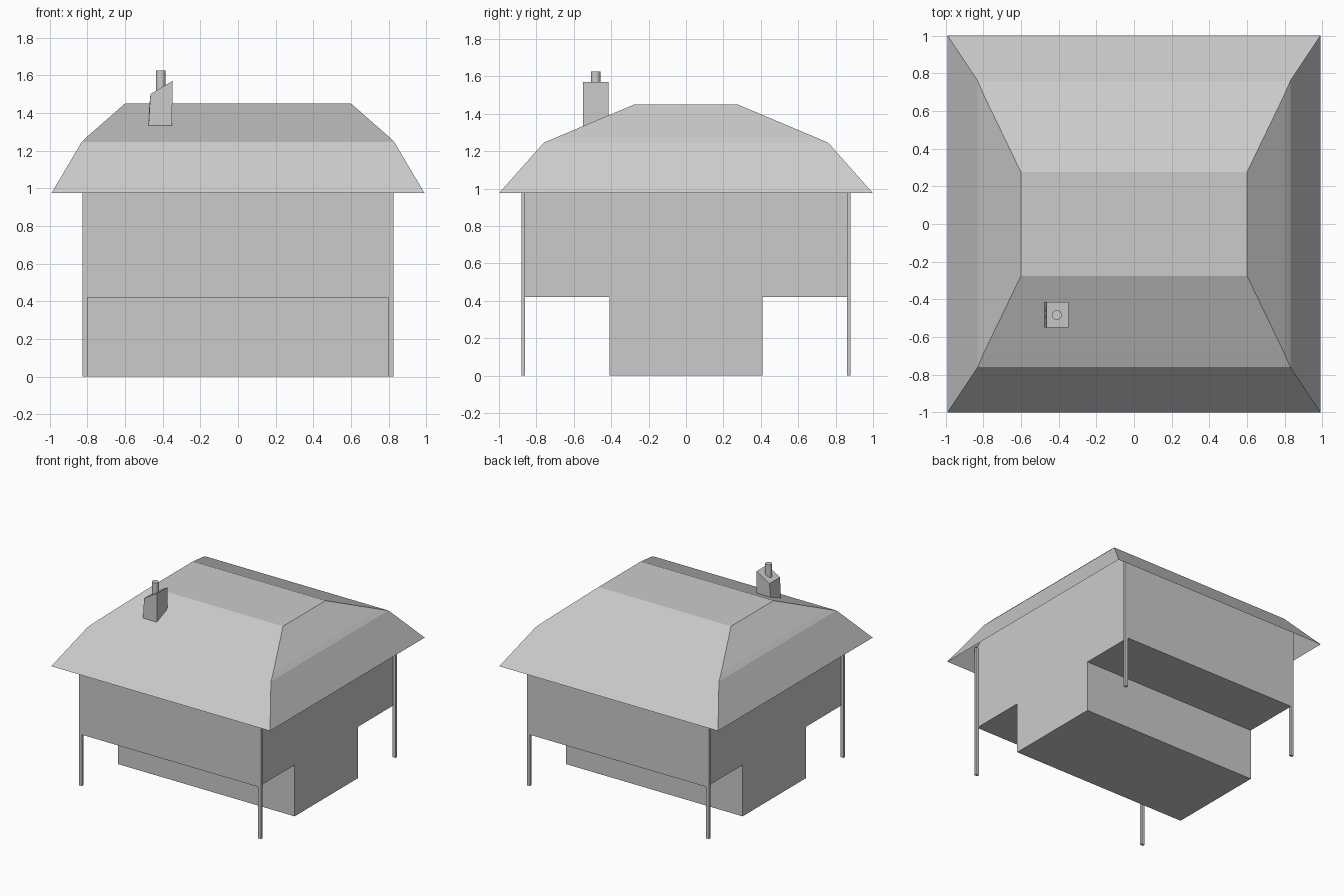
import bpy
import bmesh
from mathutils import Vector

cube = bpy.data.objects.get("Cube")
if cube:
    bpy.data.objects.remove(cube, do_unlink=True)

# One plain colour for the whole building
gray = bpy.data.materials.new("plain_gray")
gray.use_nodes = True
tone = (0.6, 0.6, 0.6, 1)
gray.diffuse_color = tone
gray.node_tree.nodes["Principled BSDF"].inputs["Base Color"].default_value = tone


def finish(name, bm):
    mesh = bpy.data.meshes.new(name)
    bm.to_mesh(mesh)
    bm.free()
    mesh.materials.append(gray)
    obj = bpy.data.objects.new(name, mesh)
    bpy.context.collection.objects.link(obj)
    return obj


def prism(bm, points, shift):
    """Extrude a flat outline along a vector."""
    face = bm.faces.new([bm.verts.new(p) for p in points])
    out = bmesh.ops.extrude_face_region(bm, geom=[face], use_keep_orig=True)
    moved = [v for v in out["geom"] if isinstance(v, bmesh.types.BMVert)]
    bmesh.ops.translate(bm, verts=moved, vec=Vector(shift))
    bmesh.ops.recalc_face_normals(bm, faces=bm.faces)


# House body: upper storey overhanging a narrower ground floor
half = [(0.41, 0), (0.41, 0.42), (0.88, 0.42), (0.88, 1.105), (0.76, 1.238)]
outline = half + [(-y, z) for y, z in reversed(half)]
bm = bmesh.new()
prism(bm, [(-0.8, y, z) for y, z in outline], (1.6, 0, 0))
finish("house_body", bm)

# Four slim corner posts
for sx, side in ((-1, "left"), (1, "right")):
    for sy, end in ((-1, "front"), (1, "back")):
        bm = bmesh.new()
        corners = [(0.798, 0.86), (0.825, 0.86), (0.825, 0.88), (0.798, 0.88)]
        prism(bm, [(sx * x, sy * y, 0) for x, y in corners], (0, 0, 1.1))
        finish(f"{end}_{side}_post", bm)

# Bent hip roof: an open sheet whose rings of corners follow the hips
hips = [(0.99, 1.0, 0.975), (0.83, 0.76, 1.245), (0.8, 0.69, 1.275), (0.6, 0.275, 1.45)]
signs = [(-1, -1), (1, -1), (1, 1), (-1, 1)]
bm = bmesh.new()
rings = [[bm.verts.new((sx * x, sy * y, z)) for sx, sy in signs] for x, y, z in hips]
for low, high in zip(rings, rings[1:]):
    for i in range(4):
        j = (i + 1) % 4
        bm.faces.new((low[i], low[j], high[j], high[i]))
bm.faces.new(rings[-1])
finish("roof", bm)

# Chimney with a slanted top, its foot following the roof slope
bm = bmesh.new()
prism(bm, [(-0.475, -0.55, 1.332), (-0.35, -0.55, 1.332),
           (-0.348, -0.55, 1.57), (-0.465, -0.55, 1.5)], (0, 0.135, 0))
for v in bm.verts:
    if v.co.z < 1.4 and v.co.y > -0.5:
        v.co.z = 1.388
finish("chimney", bm)

# Round flue pipe
bpy.ops.mesh.primitive_cylinder_add(vertices=16, radius=0.026, depth=0.125,
                                    location=(-0.41, -0.483, 1.5625))
pipe = bpy.context.object
pipe.name = "flue_pipe"
pipe.data.materials.append(gray)
bpy.ops.object.shade_smooth_by_angle()
